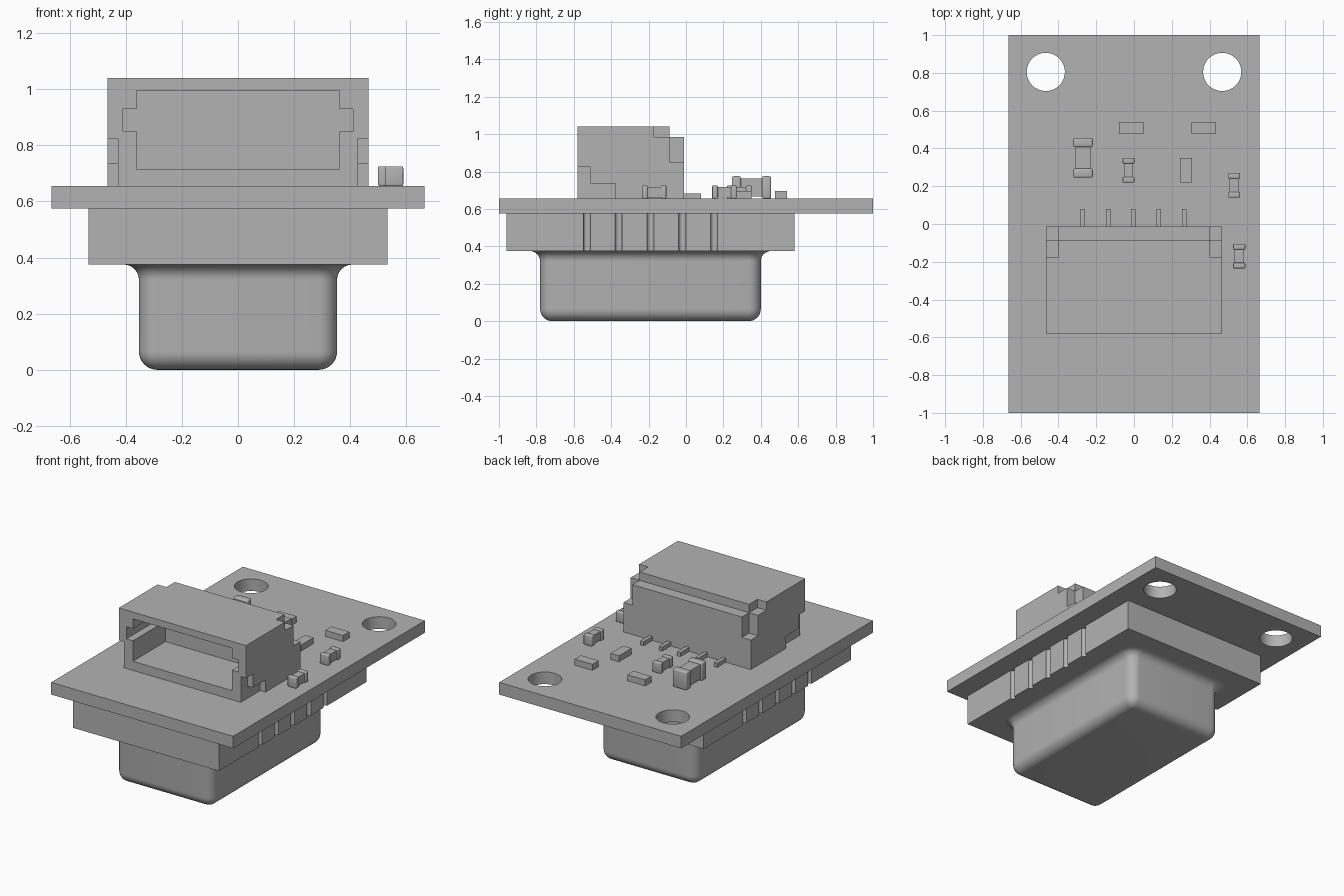
import bpy, bmesh, math

cube = bpy.data.objects.get("Cube")
if cube:
    bpy.data.objects.remove(cube, do_unlink=True)

GREY = (0.45, 0.45, 0.45, 1)
grey = bpy.data.materials.new("plain_grey")
grey.use_nodes = True
grey.diffuse_color = GREY
grey.node_tree.nodes["Principled BSDF"].inputs["Base Color"].default_value = GREY
parts = []


def finish(name, bm):
    bmesh.ops.recalc_face_normals(bm, faces=bm.faces)
    mesh = bpy.data.meshes.new(name)
    bm.to_mesh(mesh)
    bm.free()
    mesh.materials.append(grey)
    obj = bpy.data.objects.new(name, mesh)
    bpy.context.collection.objects.link(obj)
    parts.append(obj)
    return obj


def box(name, x, y, z, bevel=0):
    bm = bmesh.new()
    bmesh.ops.create_cube(bm, size=1)
    for v in bm.verts:
        for i, (lo, hi) in enumerate((x, y, z)):
            v.co[i] = hi if v.co[i] > 0 else lo
    if bevel:
        bmesh.ops.bevel(bm, geom=bm.edges[:], offset=bevel, segments=3,
                        profile=0.5, affect='EDGES')
    return finish(name, bm)


def cylinder(name, x, y, z, radius):
    bm = bmesh.new()
    bmesh.ops.create_cone(bm, cap_ends=True, segments=48, radius1=radius,
                          radius2=radius, depth=0.5)
    bmesh.ops.translate(bm, verts=bm.verts, vec=(x, y, z))
    return finish(name, bm)


def carve(obj, cutters):
    for c in cutters:
        mod = obj.modifiers.new("cut", 'BOOLEAN')
        mod.operation = 'DIFFERENCE'
        mod.solver = 'EXACT'
        mod.object = c
        bpy.context.view_layer.update()
        graph = bpy.context.evaluated_depsgraph_get()
        mesh = bpy.data.meshes.new_from_object(obj.evaluated_get(graph))
        obj.modifiers.clear()
        obj.data = mesh
        parts.remove(c)
        bpy.data.objects.remove(c, do_unlink=True)


# Circuit board with two mounting holes
BOARD = 0.655
board = box("circuit_board", (-0.665, 0.665), (-1, 1), (0.575, BOARD))
carve(board, [cylinder("hole_cutter", x, 0.805, 0.6, 0.101) for x in (-0.467, 0.467)])

# Sensor base: outline with half-round grooves down both long sides
HALF_X, MID_Y, R = 0.533, -0.19, 0.019
side = [(HALF_X, -0.96)]
for i in range(5):
    gy = MID_Y + (i - 2) * 0.17
    for k in range(11):
        a = math.pi * k / 10
        side.append((HALF_X - R * math.sin(a), gy - R * math.cos(a)))
side.append((HALF_X, 0.58))
outline = side + [(-x, y) for x, y in reversed(side)]
bm = bmesh.new()
face = bm.faces.new([bm.verts.new((x, y, 0.375)) for x, y in outline])
ext = bmesh.ops.extrude_face_region(bm, geom=[face])
bmesh.ops.translate(bm, vec=(0, 0, 0.2),
                    verts=[g for g in ext["geom"] if isinstance(g, bmesh.types.BMVert)])
finish("sensor_base", bm)

# Sensor cap: rounded rectangle rings, rounded at the bottom, flared at the base
CAP_R, FLARE = 0.065, 0.055
arc = [math.pi / 2 * k / 8 for k in range(9)]
profile = [(CAP_R * (math.sin(a) - 1) , CAP_R * (1 - math.cos(a))) for a in arc]
profile += [(FLARE * (1 - math.cos(a)), 0.375 - FLARE + FLARE * math.sin(a)) for a in arc]
bm = bmesh.new()
rings = []
for off, z in profile:
    r = max(CAP_R + off, 0.001)
    ring = []
    for q, (sx, sy) in enumerate(((1, 1), (-1, 1), (-1, -1), (1, -1))):
        for a in arc:
            t = a + q * math.pi / 2
            ring.append(bm.verts.new((sx * (0.353 - CAP_R) + r * math.cos(t),
                                      MID_Y + sy * (0.59 - CAP_R) + r * math.sin(t), z)))
    rings.append(ring)
for low, high in zip(rings, rings[1:]):
    n = len(low)
    for i in range(n):
        j = (i + 1) % n
        bm.faces.new((low[i], low[j], high[j], high[i]))
bm.faces.new(rings[0])
bm.faces.new(rings[-1])
finish("sensor_cap", bm)

# Connector housing: socket, stepped back, notched corners
housing = box("connector_housing", (-0.465, 0.465), (-0.58, -0.012), (BOARD, 1.04))
cuts = [box("socket", (-0.362, 0.362), (-0.7, -0.24), (0.715, 0.995)),
        box("socket_slots", (-0.41, 0.41), (-0.7, -0.24), (0.85, 0.93)),
        box("back_step", (-0.6, 0.6), (-0.087, 0.1), (0.985, 1.2))]
for s in (-1, 1):
    back_x = sorted((s * 0.4, s * 0.6))
    front_x = sorted((s * 0.427, s * 0.6))
    cuts += [box("corner_high", back_x, (-0.175, 0.1), (0.985, 1.2)),
             box("corner_low", back_x, (-0.087, 0.1), (0.85, 1.2)),
             box("foot_tall", front_x, (-0.7, -0.51), (0.5, 0.825)),
             box("foot_long", front_x, (-0.7, -0.378), (0.5, 0.735))]
carve(housing, cuts)

# Solder pins behind the connector
for i in range(5):
    x = (i - 2) * 0.134 - 0.003
    box("connector_pin", (x - 0.012, x + 0.012), (-0.03, 0.08), (BOARD, 0.682))

# Flat chips
for x, y, w, d in ((-0.015, 0.508, 0.13, 0.065), (0.37, 0.508, 0.13, 0.065),
                   (0.275, 0.285, 0.062, 0.13)):
    box("flat_chip", (x - w / 2, x + w / 2), (y - d / 2, y + d / 2), (BOARD, 0.695))

# Capped chips: two rounded end caps and a slimmer middle
for x, y, w, d, top in ((-0.27, 0.35, 0.104, 0.21, 0.775), (-0.029, 0.285, 0.062, 0.13, 0.725),
                        (0.53, 0.205, 0.062, 0.13, 0.725), (0.557, -0.17, 0.064, 0.13, 0.725)):
    cap, pinch = d * 0.23, w * 0.11
    for s in (-1, 1):
        ys = sorted((y + s * d / 2, y + s * (d / 2 - cap)))
        box("chip_cap", (x - w / 2, x + w / 2), ys, (BOARD, top), w * 0.09)
    box("chip_body", (x - w / 2 + pinch, x + w / 2 - pinch),
        (y - d / 2 + cap / 2, y + d / 2 - cap / 2), (BOARD + pinch, top - pinch))

# Smooth the rounded surfaces, keep hard edges crisp
bpy.ops.object.select_all(action='DESELECT')
for obj in parts:
    obj.select_set(True)
bpy.context.view_layer.objects.active = board
bpy.ops.object.shade_smooth_by_angle(angle=math.radians(30))
